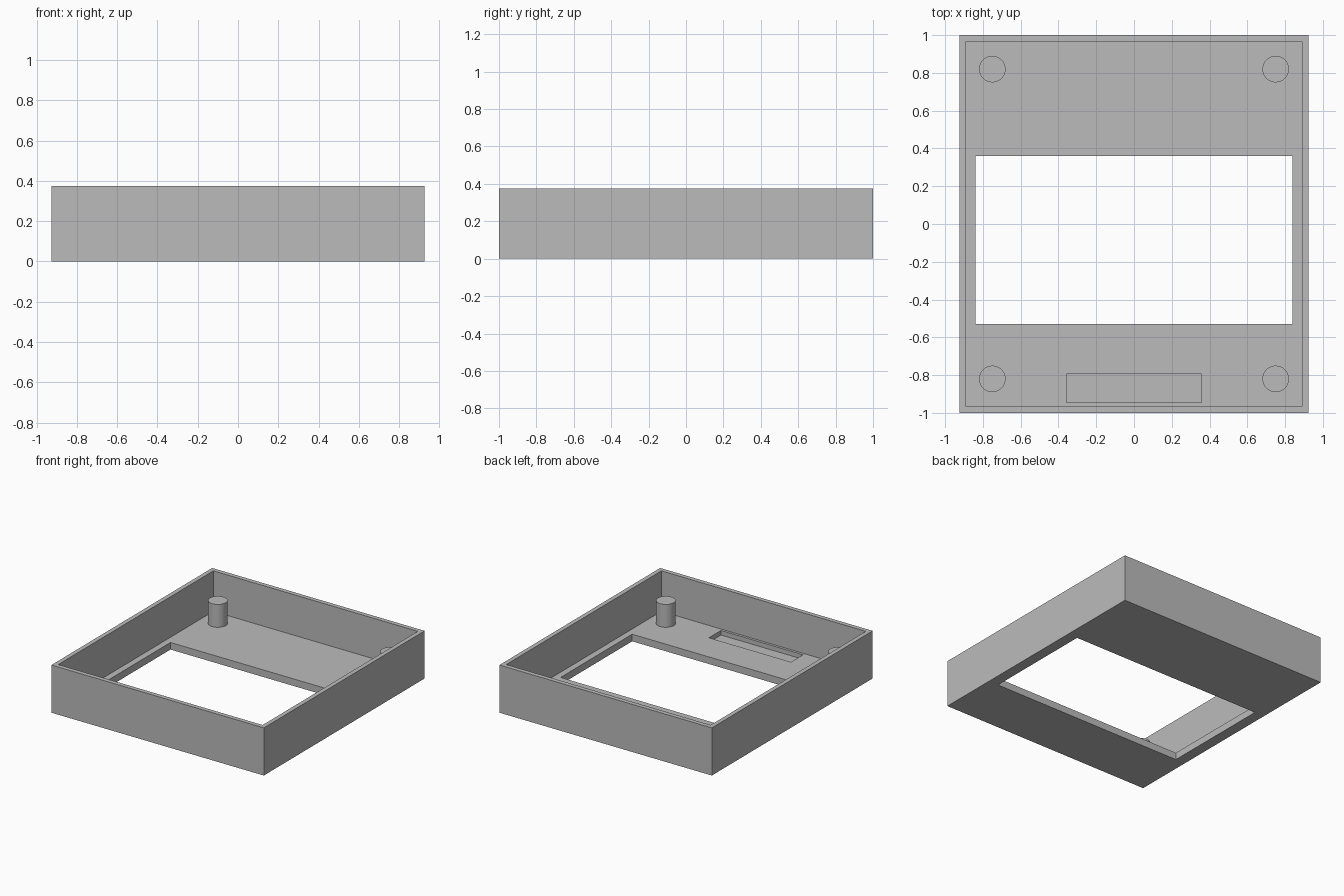
import bpy
import math

cube = bpy.data.objects.get("Cube")
if cube:
    bpy.data.objects.remove(cube, do_unlink=True)

HALF_X, HALF_Y, HEIGHT = 0.925, 1.0, 0.375
WALL, FLOOR, POST_TOP = 0.035, 0.056, 0.236

grey = bpy.data.materials.new("plain grey")
grey.use_nodes = True
colour = (0.5, 0.5, 0.5, 1)
grey.diffuse_color = colour
grey.node_tree.nodes["Principled BSDF"].inputs["Base Color"].default_value = colour


def box(name, x, y, z):
    """Box spanning the given (low, high) ranges."""
    bpy.ops.mesh.primitive_cube_add(size=1)
    ob = bpy.context.object
    ob.name = name
    for v in ob.data.vertices:
        v.co = [lo + (c + 0.5) * (hi - lo) for c, (lo, hi) in zip(v.co, (x, y, z))]
    return ob


def cut(target, cutter):
    """Subtract the cutter, then discard it."""
    mod = target.modifiers.new("cut", "BOOLEAN")
    mod.operation = "DIFFERENCE"
    mod.solver = "EXACT"
    mod.object = cutter
    bpy.context.view_layer.objects.active = target
    bpy.ops.object.modifier_apply(modifier=mod.name)
    bpy.data.objects.remove(cutter, do_unlink=True)


# Open tray: outer block with hollow, display window and shallow floor recess
tray = box("tray", (-HALF_X, HALF_X), (-HALF_Y, HALF_Y), (0, HEIGHT))
inner_x, inner_y = HALF_X - WALL, HALF_Y - WALL
cut(tray, box("hollow", (-inner_x, inner_x), (-inner_y, inner_y), (FLOOR, 1)))
cut(tray, box("window", (-0.84, 0.84), (-0.53, 0.36), (-1, 0.2)))
cut(tray, box("recess", (-0.357, 0.357), (-0.945, -0.795), (0.02, 0.2)))
tray.data.materials.clear()
tray.data.materials.append(grey)

# Four round corner posts standing on the floor
for side, sx in (("right", -1), ("left", 1)):
    for end, sy in (("front", -1), ("back", 1)):
        bottom = FLOOR - 0.01
        bpy.ops.mesh.primitive_cylinder_add(
            vertices=64, radius=0.07, depth=POST_TOP - bottom,
            location=(sx * 0.75, sy * 0.82, (POST_TOP + bottom) / 2))
        post = bpy.context.object
        post.name = f"{end}_{side}_post"
        post.data.materials.append(grey)
        bpy.ops.object.shade_smooth_by_angle(angle=math.radians(30))
